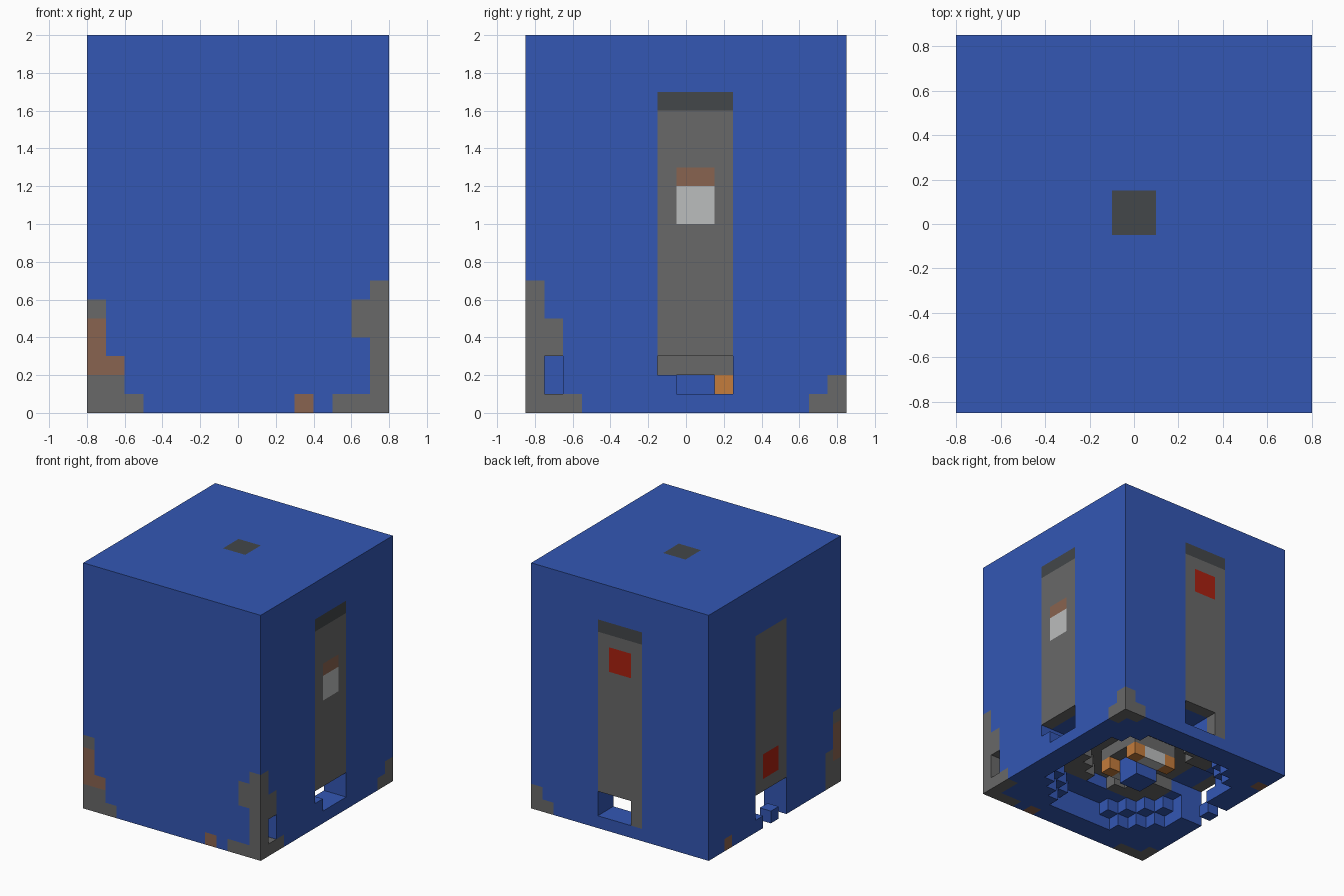
import bpy
import bmesh
from mathutils import Vector

cube = bpy.data.objects.get("Cube")
if cube:
    bpy.data.objects.remove(cube)

# Palette (linear values)
COLOURS = {
    "blue": (0.033, 0.095, 0.456),
    "grey": (0.14, 0.14, 0.14),
    "dark_grey": (0.056, 0.063, 0.067),
    "brown": (0.25, 0.125, 0.08),
    "orange": (0.55, 0.2, 0.045),
    "light_grey": (0.5, 0.51, 0.51),
    "red": (0.4, 0.015, 0.005),
}
NAMES = list(COLOURS)
MATERIALS = []
for name, rgb in COLOURS.items():
    mat = bpy.data.materials.new(name)
    mat.use_nodes = True
    mat.diffuse_color = (*rgb, 1)
    shader = mat.node_tree.nodes["Principled BSDF"]
    shader.inputs["Base Color"].default_value = (*rgb, 1)
    shader.inputs["Roughness"].default_value = 0.9
    MATERIALS.append(mat)

UNIT = 0.1
NX, NY, NZ = 16, 17, 20
DIRECTIONS = [Vector(d) for d in
              ((1, 0, 0), (-1, 0, 0), (0, 1, 0), (0, -1, 0), (0, 0, 1), (0, 0, -1))]


def block(x, y, z):
    """All cells in inclusive ranges; a single number means one layer."""
    spans = [(s, s) if isinstance(s, int) else s for s in (x, y, z)]
    ranges = [range(a, b + 1) for a, b in spans]
    return [(i, j, k) for i in ranges[0] for j in ranges[1] for k in ranges[2]]


def fill(cells, colour, *box):
    for c in block(*box):
        cells[c] = colour


def paint(cells, colour, *box):
    for c in block(*box):
        if c in cells:
            cells[c] = colour


def carve(cells, *box):
    for c in block(*box):
        cells.pop(c, None)


def build(name, cells):
    """Skin the cells with outer faces and merge flat areas of one colour."""
    bm = bmesh.new()
    verts = {}

    def vert(p):
        key = tuple(round(v) for v in p)
        if key not in verts:
            verts[key] = bm.verts.new(((key[0] - NX / 2) * UNIT,
                                       (key[1] - NY / 2) * UNIT, key[2] * UNIT))
        return verts[key]

    half = Vector((0.5, 0.5, 0.5))
    for cell, colour in cells.items():
        for d in DIRECTIONS:
            if tuple(int(a + b) for a, b in zip(cell, d)) in cells:
                continue
            a = Vector((d.y, d.z, d.x)) * 0.5
            b = d.cross(a)
            mid = Vector(cell) + half + d * 0.5
            face = bm.faces.new([vert(mid + p) for p in (a + b, b - a, -a - b, a - b)])
            if face.normal.dot(d) < 0:
                face.normal_flip()
            face.normal_update()
            if face.normal.dot(d) < 0:
                face.normal_flip()
            face.material_index = NAMES.index(colour)
    bmesh.ops.dissolve_limit(bm, angle_limit=0.01, verts=bm.verts, edges=bm.edges,
                             delimit={"MATERIAL"})
    mesh = bpy.data.meshes.new(name)
    bm.to_mesh(mesh)
    bm.free()
    for mat in MATERIALS:
        mesh.materials.append(mat)
    obj = bpy.data.objects.new(name, mesh)
    bpy.context.collection.objects.link(obj)
    return obj


# Hull with stepped underside cavity
hull = {}
fill(hull, "blue", (0, NX - 1), (0, NY - 1), (0, NZ - 1))
paint(hull, "grey", (3, 12), (4, 13), (2, 3))
for level, reach in ((0, 9.5), (1, 8), (2, 5)):
    for i, j, k in block((2, 13), (2, 14), level):
        if abs(i - 7.5) + abs(j - 8.5) <= reach:
            carve(hull, i, j, k)

# Side openings and the corner pit
carve(hull, (12, 15), (7, 10), 2)
carve(hull, (12, 15), (8, 10), 1)
carve(hull, (0, 3), (7, 10), (1, 2))
carve(hull, (0, 3), (7, 9), 0)
carve(hull, (7, 9), (13, 16), (1, 2))
paint(hull, "blue", 15, 1, (1, 2))

# Tall panels on three sides, each with a dark cap
for colour, low, high in (("grey", 2, 15), ("dark_grey", 16, 16)):
    paint(hull, colour, 15, (7, 10), (low, high))
    paint(hull, colour, 0, (7, 10), (low + 1, high))
    paint(hull, colour, (6, 9), 16, (low, high))
paint(hull, "grey", 6, 16, 1)
paint(hull, "brown", 15, (8, 9), 12)
paint(hull, "light_grey", 15, (8, 9), (10, 11))
paint(hull, "red", (7, 8), 16, (13, 14))
paint(hull, "red", 0, (8, 9), (4, 5))
paint(hull, "dark_grey", (7, 8), (8, 9), 19)

# Worn corners
WEAR = [
    ("grey", 15, 0, (0, 6)), ("grey", 14, 0, (4, 5)), ("grey", (13, 14), 0, 0),
    ("grey", 15, 1, (3, 4)), ("grey", 15, (1, 2), 0),
    ("grey", 0, 0, (0, 5)), ("grey", 1, 0, (0, 1)), ("grey", 2, 0, 0),
    ("grey", 0, 1, (0, 2)), ("brown", 0, 0, (2, 4)), ("brown", 1, 0, 2),
    ("brown", 11, 0, 0), ("brown", 0, 14, 0),
    ("grey", 15, 16, (0, 1)), ("grey", 15, 15, 0), ("grey", 14, 16, 0),
]
for colour, *box in WEAR:
    paint(hull, colour, *box)
carve(hull, 15, 1, (1, 2))
build("hull", hull)

# Column hanging in the middle of the cavity
column = {}
fill(column, "blue", (7, 8), (8, 9), (0, 2))
build("central_column", column)

# Collar around the column, with coloured blocks below it
collar = {}
fill(collar, "grey", (6, 9), (7, 10), 2)
for i in (6, 9):
    for j in (7, 10):
        fill(collar, "orange", i, j, 1)
for j in (7, 10):
    fill(collar, "light_grey", (7, 8), j, 1)
carve(collar, (7, 8), (8, 9), 2)
build("column_collar", collar)

# Loose block in the left opening
loose = {}
fill(loose, "blue", 0, 8, 0)
build("loose_block", loose)
